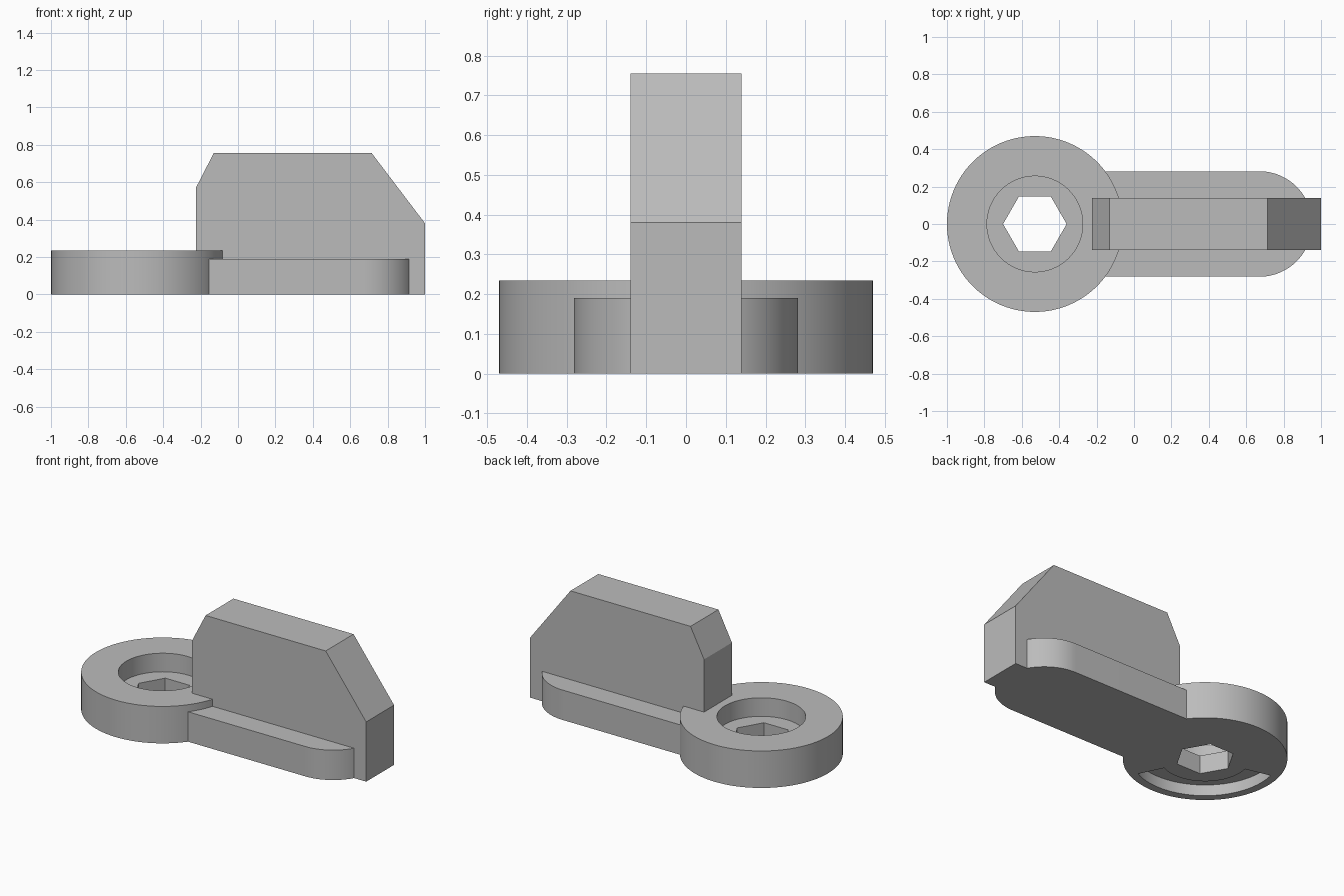
import bpy, bmesh
from math import cos, sin, pi, radians
from mathutils import Matrix

cube = bpy.data.objects.get("Cube")
if cube:
    bpy.data.objects.remove(cube, do_unlink=True)

grey = bpy.data.materials.new("plain grey")
grey.use_nodes = True
COLOUR = (0.5, 0.5, 0.5, 1)
grey.diffuse_color = COLOUR
grey.node_tree.nodes["Principled BSDF"].inputs["Base Color"].default_value = COLOUR

HUB_X, HUB_R, HUB_H = -0.53, 0.47, 0.235
FLOOR = 0.117
ARM_R, ARM_END = 0.282, 0.67


def arc(cx, r, start, end, steps, closed=False):
    """Points on an arc around (cx, 0), angles in degrees."""
    n = steps if closed else steps + 1
    angles = [radians(start + (end - start) * i / steps) for i in range(n)]
    return [(cx + r * cos(a), r * sin(a)) for a in angles]


def prism(name, outline, low, high, upright=False):
    """Extrude an outline along z, or along y when upright."""
    bm = bmesh.new()
    face = bm.faces.new([bm.verts.new((u, v, low)) for u, v in outline])
    new = bmesh.ops.extrude_face_region(bm, geom=[face])["geom"]
    bmesh.ops.translate(bm, vec=(0, 0, high - low),
                        verts=[g for g in new if isinstance(g, bmesh.types.BMVert)])
    if upright:
        bmesh.ops.rotate(bm, verts=bm.verts, matrix=Matrix.Rotation(pi / 2, 3, 'X'))
    bmesh.ops.recalc_face_normals(bm, faces=bm.faces)
    mesh = bpy.data.meshes.new(name)
    bm.to_mesh(mesh)
    bm.free()
    mesh.materials.append(grey)
    obj = bpy.data.objects.new(name, mesh)
    bpy.context.collection.objects.link(obj)
    return obj


def activate(obj):
    bpy.ops.object.select_all(action='DESELECT')
    obj.select_set(True)
    bpy.context.view_layer.objects.active = obj


def cut(target, cutter):
    cutter.hide_render = True
    mod = target.modifiers.new("cut", 'BOOLEAN')
    mod.operation = 'DIFFERENCE'
    mod.solver = 'EXACT'
    mod.object = cutter
    activate(target)
    bpy.ops.object.modifier_apply(modifier=mod.name)
    bpy.data.objects.remove(cutter, do_unlink=True)


# Round hub with counterbore, hexagonal socket and curved slot underneath
hub = prism("hub_ring", arc(HUB_X, HUB_R, 0, 360, 96, True), 0, HUB_H)
cut(hub, prism("counterbore", arc(HUB_X, 0.256, 0, 360, 72, True), FLOOR, 0.4))
cut(hub, prism("hex_hole", arc(HUB_X, 0.17, 0, 360, 6, True), -0.1, 0.4))
slot = arc(HUB_X, 0.42, 167, 296, 36) + arc(HUB_X, 0.256, 296, 167, 36)
cut(hub, prism("stop_slot", slot, -0.1, 0.07))

# Low arm with a rounded end
arm = prism("arm_base",
            [(-0.2, -ARM_R)] + arc(ARM_END, ARM_R, -90, 90, 48) + [(-0.2, ARM_R)],
            0, 0.19)

# Tall grip blade with chamfered top corners
prism("grip_blade",
      [(-0.225, 0), (1, 0), (1, 0.38), (0.715, 0.755), (-0.13, 0.755), (-0.225, 0.57)],
      -0.14, 0.14, upright=True)

for obj in (hub, arm):
    activate(obj)
    bpy.ops.object.shade_smooth_by_angle(angle=radians(30))
